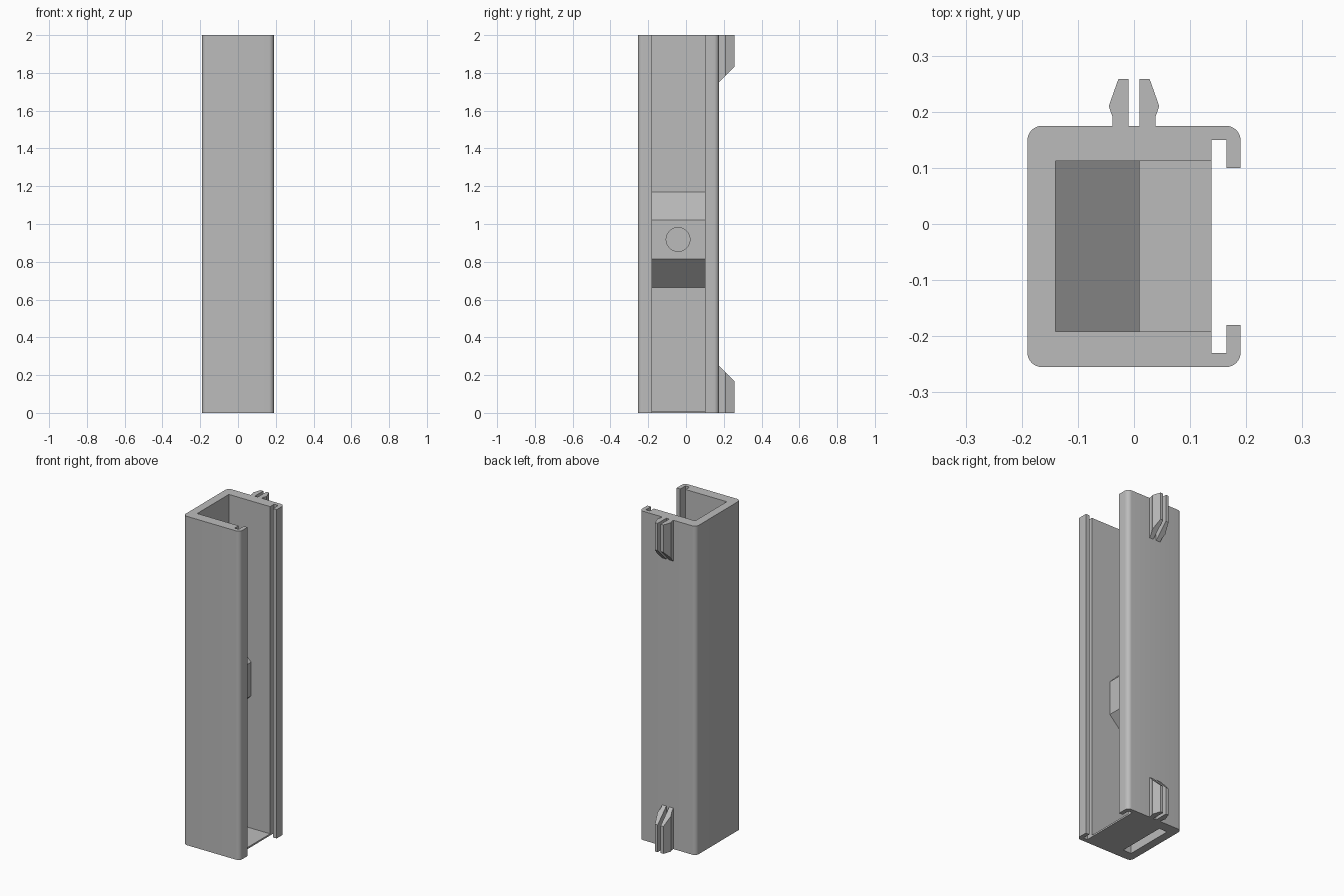
import bpy, bmesh, math
from mathutils import Vector

cube = bpy.data.objects.get("Cube")
if cube:
    bpy.data.objects.remove(cube, do_unlink=True)

grey = bpy.data.materials.new("plain grey")
grey.use_nodes = True
colour = (0.5, 0.5, 0.5, 1)
grey.diffuse_color = colour
grey.node_tree.nodes["Principled BSDF"].inputs["Base Color"].default_value = colour


def prism(name, outline, start, depth):
    """Extrude a closed 3D outline from its start by the depth vector."""
    bm = bmesh.new()
    face = bm.faces.new([bm.verts.new(Vector(p) + Vector(start)) for p in outline])
    out = bmesh.ops.extrude_face_region(bm, geom=[face])
    moved = [v for v in out["geom"] if isinstance(v, bmesh.types.BMVert)]
    bmesh.ops.translate(bm, verts=moved, vec=depth)
    bmesh.ops.recalc_face_normals(bm, faces=bm.faces)
    mesh = bpy.data.meshes.new(name)
    bm.to_mesh(mesh)
    bm.free()
    mesh.materials.append(grey)
    obj = bpy.data.objects.new(name, mesh)
    bpy.context.collection.objects.link(obj)
    return obj


def activate(obj):
    bpy.ops.object.select_all(action="DESELECT")
    obj.select_set(True)
    bpy.context.view_layer.objects.active = obj


def arc(cx, cy, start, r=0.026, steps=8):
    """Quarter-circle corner, starting at an angle in degrees."""
    angles = [math.radians(start + 90 * i / steps) for i in range(steps + 1)]
    return [(cx + r * math.cos(a), cy + r * math.sin(a), 0) for a in angles]


# Channel body: rounded C profile with hooked lips on the open side
X, BACK, FRONT, R = 0.19, 0.175, -0.255, 0.026
profile = arc(X - R, BACK - R, 0) + arc(-X + R, BACK - R, 90)
profile += arc(-X + R, FRONT + R, 180) + arc(X - R, FRONT + R, 270)
profile += [(x, y, 0) for x, y in [
    (X, -0.18), (0.165, -0.18), (0.165, -0.23), (0.138, -0.23), (0.138, -0.192),
    (-0.14, -0.192), (-0.14, 0.112), (0.138, 0.112), (0.138, 0.15),
    (0.165, 0.15), (0.165, 0.10), (X, 0.10)]]
body = prism("channel_body", profile, (0, 0, 0), (0, 0, 2))
activate(body)
bpy.ops.object.shade_smooth_by_angle(angle=math.radians(30))

# Thin floor, leaving a slot beside the closed wall
floor = [(-0.085, -0.192, 0), (0.138, -0.192, 0), (0.138, 0.112, 0), (-0.085, 0.112, 0)]
prism("floor_plate", floor, (0, 0, 0), (0, 0, 0.01))

# Inner block with sloped ends and a round blind hole
block = prism("inner_block", [(-0.14, 0, 0.665), (0.01, 0, 0.815),
                              (0.01, 0, 1.02), (-0.14, 0, 1.17)],
              (0, -0.192, 0), (0, 0.304, 0))
circle = [(0, 0.063 * math.cos(a), 0.063 * math.sin(a))
          for a in (math.tau * i / 40 for i in range(40))]
cutter = prism("hole_cutter", circle, (-0.09, -0.042, 0.918), (0.2, 0, 0))
cutter.hide_render = True
hole = block.modifiers.new("hole", "BOOLEAN")
hole.operation, hole.object, hole.solver = "DIFFERENCE", cutter, "EXACT"
activate(block)
bpy.ops.object.modifier_apply(modifier="hole")
bpy.data.objects.remove(cutter, do_unlink=True)
bpy.ops.object.shade_smooth_by_angle(angle=math.radians(30))


# Split snap clips on the back, with one end of each prong chamfered
prong = [(0.01, 0.174), (0.038, 0.174), (0.038, 0.19), (0.045, 0.21),
         (0.028, 0.258), (0.01, 0.258)]
for end, sign, base in (("lower", 1, 0), ("upper", -1, 2)):
    for side, mirror in (("left", 1), ("right", -1)):
        outline = [(mirror * x, y, 0) for x, y in prong]
        clip = prism(f"{end}_clip_{side}_prong", outline, (0, 0, base), (0, 0, sign * 0.25))
        for v in clip.data.vertices:
            if abs(v.co.z - base) > 0.1:
                v.co.z -= sign * (v.co.y - 0.174)
